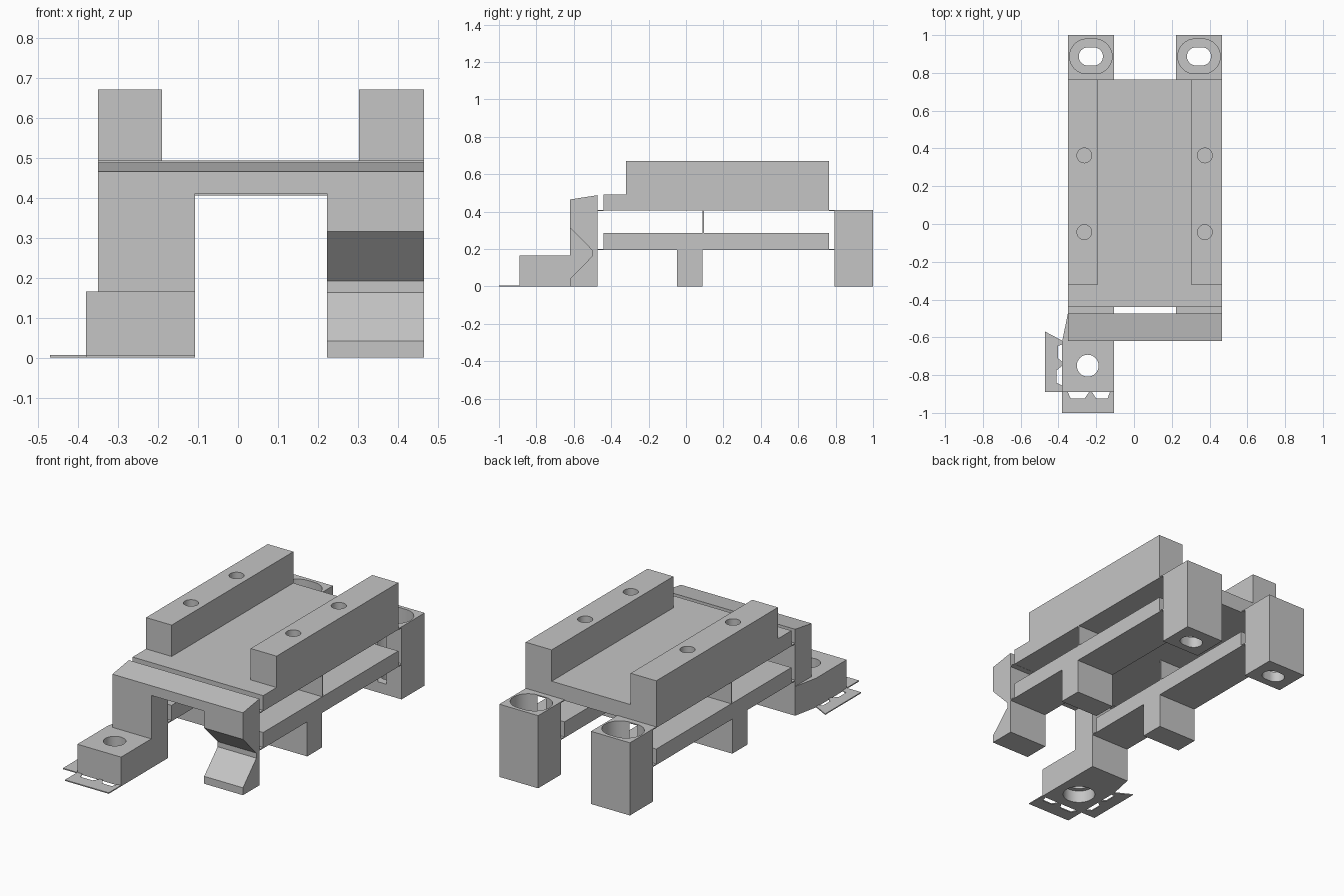
import bpy, bmesh, math
from mathutils import Vector

old = bpy.data.objects.get("Cube")
if old:
    bpy.data.objects.remove(old, do_unlink=True)

grey = bpy.data.materials.new("plain grey")
grey.use_nodes = True
GREY = (0.56, 0.56, 0.56, 1)
grey.diffuse_color = GREY
grey.node_tree.nodes["Principled BSDF"].inputs["Base Color"].default_value = GREY


def prism(name, points, push):
    """Extrude a closed outline of 3D points along a vector."""
    bm = bmesh.new()
    face = bm.faces.new([bm.verts.new(p) for p in points])
    ext = bmesh.ops.extrude_face_region(bm, geom=[face])
    moved = [g for g in ext["geom"] if isinstance(g, bmesh.types.BMVert)]
    bmesh.ops.translate(bm, verts=moved, vec=Vector(push))
    bmesh.ops.recalc_face_normals(bm, faces=bm.faces)
    mesh = bpy.data.meshes.new(name)
    bm.to_mesh(mesh)
    bm.free()
    mesh.materials.append(grey)
    obj = bpy.data.objects.new(name, mesh)
    bpy.context.collection.objects.link(obj)
    return obj


def plan(name, outline, z0, z1):
    return prism(name, [(x, y, z0) for x, y in outline], (0, 0, z1 - z0))


def side(name, outline, x0, x1):
    return prism(name, [(x0, y, z) for y, z in outline], (x1 - x0, 0, 0))


def box(name, xs, ys, zs):
    (x0, x1), (y0, y1) = xs, ys
    return plan(name, [(x0, y0), (x1, y0), (x1, y1), (x0, y1)], *zs)


def stadium(x, y, r, half=0.0, n=32):
    """Outline of a slot with rounded ends; a circle when half is zero."""
    pts = []
    for end in (1, -1):
        for i in range(n // 2 + (1 if half else 0)):
            a = math.pi * (i / (n // 2) - 0.5) + (0 if end > 0 else math.pi)
            pts.append((x + end * half + r * math.cos(a), y + r * math.sin(a)))
    return pts


def bore(obj, cuts):
    """Cut vertical holes, each given as (outline, bottom, top)."""
    for outline, z0, z1 in cuts:
        cutter = plan("cutter", outline, z0, z1)
        cutter.hide_render = True
        mod = obj.modifiers.new("hole", 'BOOLEAN')
        mod.operation = 'DIFFERENCE'
        mod.solver = 'EXACT'
        mod.object = cutter
        dg = bpy.context.evaluated_depsgraph_get()
        mesh = bpy.data.meshes.new_from_object(obj.evaluated_get(dg))
        obj.modifiers.clear()
        obj.data = mesh
        bpy.data.objects.remove(cutter, do_unlink=True)
    bpy.ops.object.select_all(action='DESELECT')
    obj.select_set(True)
    bpy.context.view_layer.objects.active = obj
    bpy.ops.object.shade_smooth_by_angle(angle=math.radians(30))


RIGHT, LEFT = (-0.35, -0.107), (0.223, 0.465)
DECK_Y = (-0.44, 0.765)
BEAM_Y = (-0.62, -0.473)
SHEET = 0.006

# Upper deck with two raised rails
box("deck", (RIGHT[0], LEFT[1]), DECK_Y, (0.405, 0.493))
for label, xs, hx in (("right", (-0.35, -0.19), -0.263), ("left", (0.303, 0.465), 0.375)):
    rail = box(label + "_rail", xs, (-0.32, 0.765), (0.493, 0.67))
    bore(rail, [(stadium(hx, y, 0.039), 0.51, 0.7) for y in (-0.043, 0.363)])

# Everything that repeats under both sides of the deck
for label, xs in (("right", RIGHT), ("left", LEFT)):
    box(label + "_lower_bar", xs, DECK_Y, (0.195, 0.285))
    box(label + "_middle_foot", xs, (-0.047, 0.087), (0, 0.195))
    box(label + "_upright_web", xs, (0.088, 0.096), (0.285, 0.405))
    for level, z in (("lower", 0.195), ("upper", 0.404)):
        box(f"{label}_{level}_front_web", xs, (BEAM_Y[1], DECK_Y[0]), (z, z + SHEET))
        box(f"{label}_{level}_rear_web", xs, (DECK_Y[1], 0.796), (z, z + SHEET))
    # Rear post with a stepped slot
    post = box(label + "_rear_post", xs, (0.795, 1.0), (0, 0.41))
    cx = sum(xs) / 2
    bore(post, [(stadium(cx, 0.887, 0.0925, 0.02), 0.06, 0.5),
                (stadium(cx, 0.887, 0.048, 0.016), -0.1, 0.1)])

# Front beam with sloping top, one straight leg and one notched leg
y0, y1 = BEAM_Y
top = [(y1, 0.488), (y0, 0.465)]
side("front_beam", [(y0, 0.41), (y1, 0.41)] + top, RIGHT[1], LEFT[0])
side("right_front_leg", [(y0, 0.0), (y1, 0.0)] + top, *RIGHT)
notch = [(y0, 0.315), (-0.5, 0.192), (-0.5, 0.163), (y0, 0.042)]
side("left_front_leg", [(y0, 0.0), (y1, 0.0)] + top + notch, *LEFT)

# Mounting foot with a stepped hole
foot = plan("mounting_foot", [(-0.38, -0.89), (-0.107, -0.89), (-0.107, y0),
                              (-0.107, y1), (-0.35, y1), (-0.38, y0)], 0, 0.165)
bore(foot, [(stadium(-0.245, -0.75, 0.085), -0.1, 0.07),
            (stadium(-0.245, -0.75, 0.058), 0.0, 0.3)])

# Thin break-away flaps with notches along the fold
plan("front_flap", [(-0.38, -1.0), (-0.107, -1.0), (-0.107, -0.89),
                    (-0.128, -0.89), (-0.14, -0.925), (-0.2, -0.925), (-0.222, -0.89),
                    (-0.238, -0.89), (-0.262, -0.925), (-0.335, -0.925), (-0.35, -0.89),
                    (-0.38, -0.89)], 0, SHEET)
plan("side_flap", [(-0.47, -0.89), (-0.38, -0.89),
                   (-0.38, -0.855), (-0.41, -0.84), (-0.41, -0.775), (-0.38, -0.75),
                   (-0.38, -0.73), (-0.403, -0.71), (-0.403, -0.645), (-0.38, -0.638),
                   (-0.38, -0.618), (-0.47, -0.57)], 0, SHEET)
